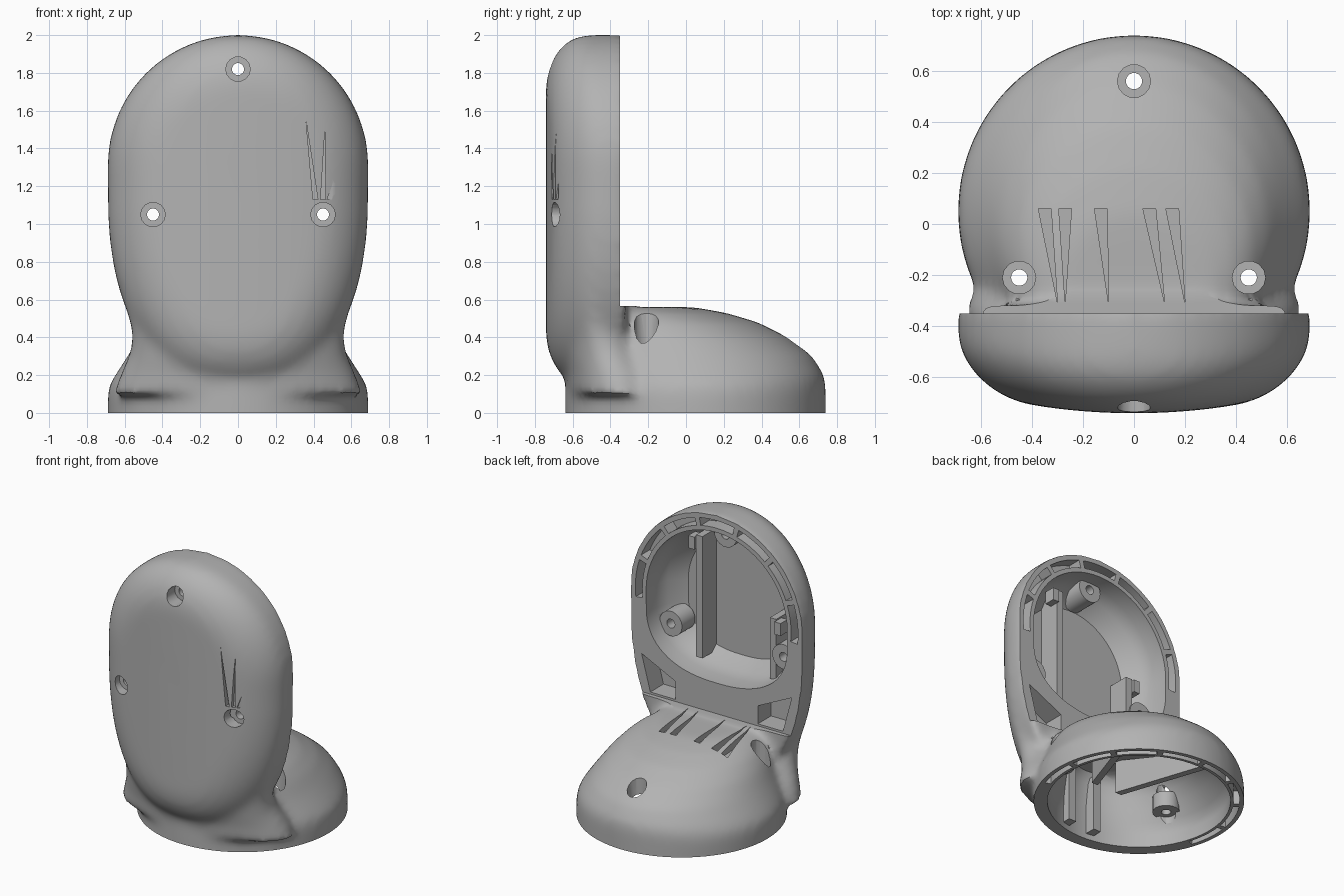
import bpy, bmesh, math
from mathutils import Vector

cube = bpy.data.objects.get("Cube")
if cube:
    bpy.data.objects.remove(cube, do_unlink=True)

grey = bpy.data.materials.new("plain grey")
grey.use_nodes = True
grey.diffuse_color = (0.45, 0.45, 0.45, 1)
for node in grey.node_tree.nodes:
    if node.type == 'BSDF_PRINCIPLED':
        node.inputs["Base Color"].default_value = grey.diffuse_color
        node.inputs["Roughness"].default_value = 0.6

STEPS = 64


def loft(bm, rings, wrap=False):
    """Skin a list of point rings, capped at the ends or wrapped round."""
    rows = [[bm.verts.new(p) for p in ring] for ring in rings]
    n = len(rows[0])
    faces = []
    pairs = list(zip(rows, rows[1:])) + ([(rows[-1], rows[0])] if wrap else [])
    for a, b in pairs:
        for i in range(n):
            j = (i + 1) % n
            faces.append(bm.faces.new((a[i], a[j], b[j], b[i])))
    if not wrap:
        faces += [bm.faces.new(rows[0]), bm.faces.new(rows[-1])]
    bmesh.ops.recalc_face_normals(bm, faces=faces)


def box(bm, lo, hi):
    loft(bm, [[(lo[0], lo[1], z), (hi[0], lo[1], z), (hi[0], hi[1], z), (lo[0], hi[1], z)]
              for z in (lo[2], hi[2])])


def circle(centre, radius, axis, sides):
    """Ring of points around the y or z axis."""
    pts = []
    for i in range(sides):
        t = math.tau * i / sides
        u, v = radius * math.cos(t), radius * math.sin(t)
        pts.append(Vector(centre) + Vector((u, 0, v) if axis == 'y' else (u, v, 0)))
    return pts


def make(name, bm):
    mesh = bpy.data.meshes.new(name)
    bm.to_mesh(mesh)
    bm.free()
    mesh.materials.append(grey)
    ob = bpy.data.objects.new(name, mesh)
    bpy.context.collection.objects.link(ob)
    return ob


def activate(ob):
    bpy.ops.object.select_all(action='DESELECT')
    ob.select_set(True)
    bpy.context.view_layer.objects.active = ob


def cut(target, bm):
    cutter = make("cutter", bm)
    cutter.hide_render = True
    mod = target.modifiers.new("cut", 'BOOLEAN')
    mod.operation, mod.solver, mod.object = 'DIFFERENCE', 'EXACT', cutter
    activate(target)
    bpy.ops.object.modifier_apply(modifier=mod.name)
    bpy.data.objects.remove(cutter, do_unlink=True)


def panel_ring(a, top, low, depth):
    """Upright outline: round top, straight sides, squarish oval bottom."""
    pts = []
    for i in range(STEPS):
        t = math.tau * i / STEPS
        c, s = math.cos(t), math.sin(t)
        if s >= 0:
            x, z = a * c, 1.31 + top * s
        else:
            x, z = a * math.copysign(abs(c) ** 0.83, c), 1.2 - low * abs(s) ** 0.83
        pts.append((x, depth(x), z))
    return pts


def inset_ring(i, depth):
    return panel_ring(0.69 - i, 0.69 - i, 1.06 - i, depth)


def slots(bm, start, sweep, count, place, inner, outer, d0, d1):
    """Row of curved slots; place(radius, angle, depth) gives each point."""
    step = sweep / count
    for k in range(count):
        section = []
        for j in range(9):
            t = math.radians(start + step * (k + .06 + .88 * j / 8))
            section.append([place(inner, t, d0), place(outer, t, d0),
                            place(outer, t, d1), place(inner, t, d1)])
        loft(bm, section)


# Sections of dome and neck: height, half width, back, front
DOME = [(0, .69, .74, -.64), (.1, .69, .74, -.64), (.15, .68, .74, -.64),
        (.2, .65, .73, -.64), (.3, .585, .67, -.64), (.4, .525, .54, -.63),
        (.48, .46, .38, -.62), (.53, .39, .21, -.6), (.56, .3, .04, -.58)]
NECK = [(.1, .66, -.05, -.63), (.2, .625, -.08, -.64), (.3, .58, -.14, -.67),
        (.4, .562, -.22, -.68), (.5, .58, -.29, -.66), (.6, .61, -.33, -.64)]


def oval_rings(sections, inset=0, scale=1):
    rings = []
    for z, w, back, front in sections:
        mid, half = (back + front) / 2, (back - front) / 2 - inset
        rings.append([((w - inset) * math.cos(math.tau * i / STEPS),
                       mid + half * math.sin(math.tau * i / STEPS), z * scale)
                      for i in range(STEPS)])
    return rings


# Outer body: upright panel, neck and dome fused and softened
bm = bmesh.new()
EDGE = 0.29
rings = [inset_ring(0, lambda x: -.32)]
for k in range(9):
    i = EDGE * (1 - math.cos(k / 8 * math.pi / 2))
    drop = .22 * (1 - math.sin(k / 8 * math.pi / 2))
    rings.append(inset_ring(i, lambda x, d=drop: -.742 + .2 * x * x + d))
for i in (.4, .5, .6):
    rings.append(inset_ring(i, lambda x: -.742 + .2 * x * x))
loft(bm, rings)
loft(bm, oval_rings(NECK))
loft(bm, oval_rings([(-.3,) + DOME[0][1:]] + DOME))
shell = make("shell", bm)
activate(shell)
remesh = shell.modifiers.new("fuse", 'REMESH')
remesh.mode, remesh.voxel_size = 'VOXEL', 0.025
soften = shell.modifiers.new("soften", 'SMOOTH')
soften.factor, soften.iterations = 0.5, 15
for name in ("fuse", "soften"):
    bpy.ops.object.modifier_apply(modifier=name)

# Flat foot and flat back
bm = bmesh.new()
box(bm, (-1, -1, -.6), (1, 1, 0))
box(bm, (-1, -.35, .565), (1, 1, 2.5))
cut(shell, bm)

# Open back recess, curved rim slots and two side pockets
bm = bmesh.new()
recess = [(-.2, .57, .42), (-.46, .56, .41), (-.55, .53, .39), (-.64, .43, .32)]
loft(bm, [panel_ring(a, a, low, lambda x, y=y: y) for y, a, low in recess])
slots(bm, -8, 196, 7, lambda r, t, d: (r * math.cos(t), d, 1.31 + r * math.sin(t)),
      .595, .65, -.2, -.45)
for s in (-1, 1):
    pocket = [(.33, .58), (.53, .58), (.6, .84), (.33, .71)]
    loft(bm, [[(s * x, y, z) for x, z in pocket] for y in (-.3, -.5)])
cut(shell, bm)

# Hollow under the dome, with slots in the foot rim
bm = bmesh.new()
loft(bm, oval_rings([(-.2,) + DOME[0][1:]] + DOME, .09, .84))
slots(bm, -20, 220, 8, lambda r, t, d: (r * math.cos(t), .05 + r * math.sin(t), d),
      .62, .66, -.2, .1)
cut(shell, bm)

# Screw holes: position and the wall-side and inner ends of each boss
FRONT_HOLES = [(-.45, 1.05, -.62, -.47), (.45, 1.05, -.62, -.47), (0, 1.82, -.63, -.45)]
BASE_HOLES = [(-.45, -.21, .31, .2), (.45, -.21, .31, .2), (0, .56, .25, .14)]

bm = bmesh.new()
for x, z, y0, y1 in FRONT_HOLES:
    loft(bm, [circle((x, y, z), .065, 'y', 14) for y in (-.9, -.5)])
for x, y, z0, z1 in BASE_HOLES:
    loft(bm, [circle((x, y, z), .065, 'z', 14) for z in (.15, .7)])
# Sliver grooves on the dome and beside one front hole
for x, lean in [(-.35, .05), (-.27, 0), (-.13, .03), (.06, .06), (.15, .05)]:
    low = .515 if abs(x) < .2 else .49
    tri = [(x - .025, .06), (x + .025, .06), (x + lean, -.31)]
    loft(bm, [[(px, py, z) for px, py in tri] for z in (low, .7)])
for x, tip_x, tip_z in [(.41, .36, 1.55), (.45, .46, 1.5), (.485, .53, 1.3)]:
    tri = [(x - .013, 1.13), (x + .013, 1.13), (tip_x, tip_z)]
    loft(bm, [[(px, y, pz) for px, pz in tri] for y in (-.8, -.675)])
cut(shell, bm)

activate(shell)
bpy.ops.object.shade_smooth_by_angle(angle=math.radians(35))

# Hollow screw bosses
for axis, holes in (('y', FRONT_HOLES), ('z', BASE_HOLES)):
    for x, v, d0, d1 in holes:
        bm = bmesh.new()
        tube = []
        for radius, d in ((.09, d0), (.09, d1), (.032, d1), (.032, d0)):
            centre = (x, d, v) if axis == 'y' else (x, v, d)
            tube.append(circle(centre, radius, axis, 18))
        loft(bm, tube, wrap=True)
        boss = make("front_screw_boss" if axis == 'y' else "base_screw_boss", bm)
        activate(boss)
        bpy.ops.object.shade_smooth_by_angle(angle=math.radians(35))

# Mounting rails inside the upright, each with a clip at the top
for x, clip, top in ((.23, .05, 1.74), (-.36, -.05, 1.3)):
    bm = bmesh.new()
    box(bm, (x - .025, -.66, .86), (x + .025, -.48, top))
    box(bm, (x + clip - .024, -.54, top - .1), (x + clip + .024, -.46, top - .01))
    make("mounting_rail", bm)

# Slanted ribs under the dome roof
for s in (-1, 1):
    bm = bmesh.new()
    sections = []
    for x, y, top in ((.1, -.28, .48), (.33, .4, .34)):
        sections.append([(s * (x - .025), y, .24), (s * (x + .025), y, .24),
                         (s * (x + .025), y, top), (s * (x - .025), y, top)])
    loft(bm, sections)
    make("base_rib", bm)

# Upright strips on the front inner wall of the base
for x in (-.08, .13):
    bm = bmesh.new()
    box(bm, (x - .03, -.58, .04), (x + .03, -.47, .44))
    make("base_wall_strip", bm)
